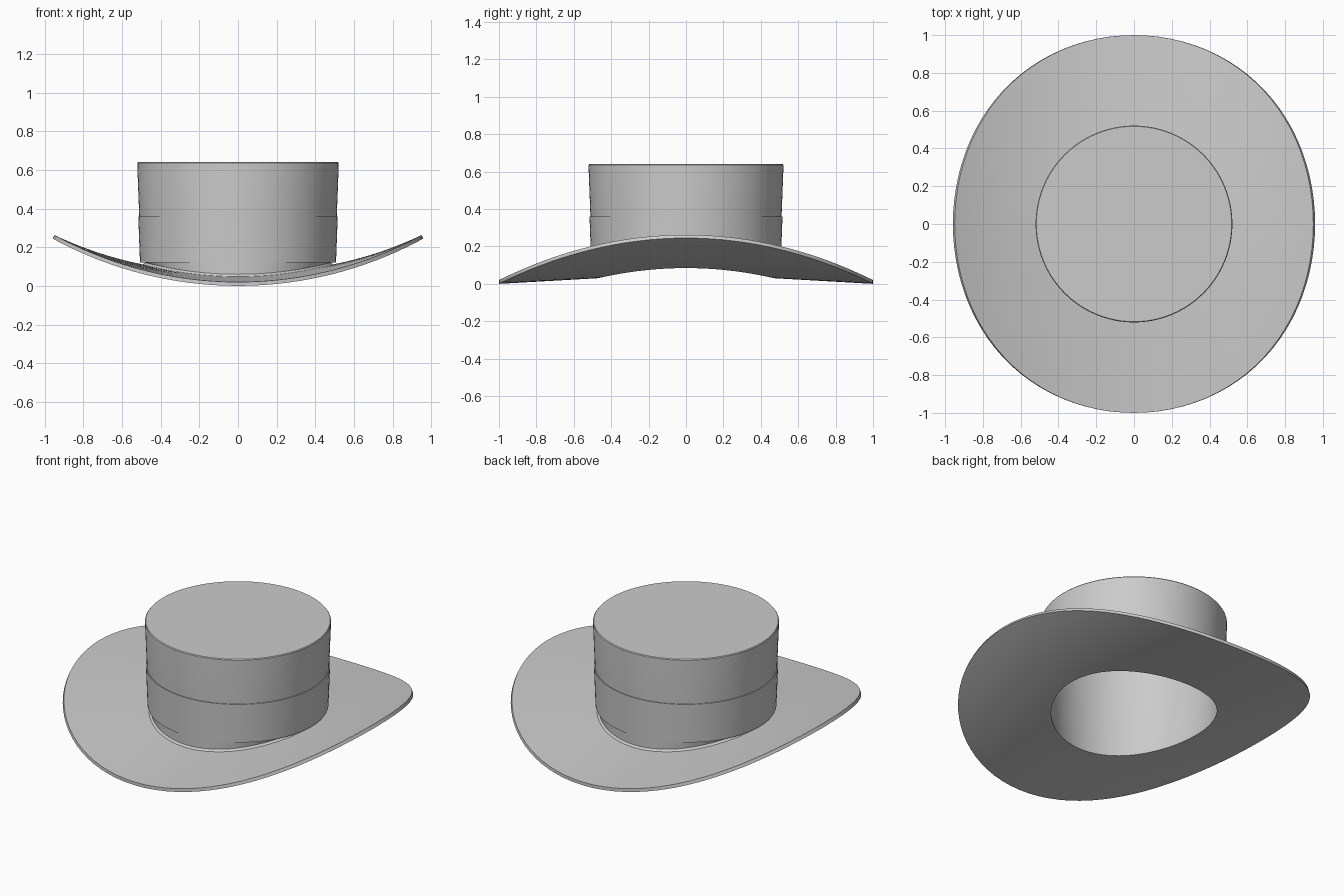
import bpy, bmesh, math

cube = bpy.data.objects.get("Cube")
if cube:
    bpy.data.objects.remove(cube, do_unlink=True)

SEGMENTS = 96
BEND_RADIUS = 2.0

felt = bpy.data.materials.new("grey felt")
felt.use_nodes = True
felt.diffuse_color = (0.6, 0.6, 0.6, 1)
felt.node_tree.nodes["Principled BSDF"].inputs["Base Color"].default_value = felt.diffuse_color


def bend(x, z):
    """Roll a point up around the front-to-back axis."""
    a = x / BEND_RADIUS
    r = BEND_RADIUS - z
    return r * math.sin(a), BEND_RADIUS - r * math.cos(a)


def lathe(name, profile):
    """Spin a closed loop of (radius, height, bent) points; radius zero makes a centre point."""
    bm = bmesh.new()
    rings = []
    for r, z, bent in profile:
        ring = []
        for i in range(1 if r == 0 else SEGMENTS):
            a = math.tau * i / SEGMENTS
            x, y, h = r * math.cos(a), r * math.sin(a), z
            if bent:
                x, h = bend(x, z)
            ring.append(bm.verts.new((x, y, h)))
        rings.append(ring)
    for a, b in zip(rings, rings[1:] + rings[:1]):
        if len(a) == len(b) == 1:
            continue  # both on the axis: nothing to span
        for i in range(SEGMENTS):
            j = (i + 1) % SEGMENTS
            if len(a) == 1:
                bm.faces.new((a[0], b[j], b[i]))
            elif len(b) == 1:
                bm.faces.new((a[i], a[j], b[0]))
            else:
                bm.faces.new((a[i], a[j], b[j], b[i]))
    bmesh.ops.recalc_face_normals(bm, faces=bm.faces)
    mesh = bpy.data.meshes.new(name)
    bm.to_mesh(mesh)
    bm.free()
    mesh.materials.append(felt)
    obj = bpy.data.objects.new(name, mesh)
    bpy.context.collection.objects.link(obj)
    bpy.ops.object.select_all(action="DESELECT")
    obj.select_set(True)
    bpy.context.view_layer.objects.active = obj
    bpy.ops.object.shade_smooth_by_angle(angle=math.radians(35))


def brim_points(offset, start, end, steps):
    """Gently sloping brim surface between two radii."""
    radii = [start + (end - start) * i / steps for i in range(steps + 1)]
    return [(r, 0.057 * (1 - r) + offset, True) for r in radii]


# Brim and hollow crown as one shell: underside, rim, top side, crown, lining
lathe("brim_and_crown",
      brim_points(0.0, 0.47, 1.0, 10)
      + brim_points(0.02, 1.0, 0.51, 10)
      + [(0.50, 0.06, True), (0.502, 0.14, False), (0.511, 0.36, False),
         (0.521, 0.62, False), (0.521, 0.635, False), (0.517, 0.64, False),
         (0, 0.64, False), (0, 0.62, False), (0.498, 0.62, False),
         (0.478, 0.14, False)])

# Band around the lower crown
lathe("hat_band",
      [(0.499, 0.12, False), (0.507, 0.12, False),
       (0.516, 0.36, False), (0.508, 0.36, False)])
